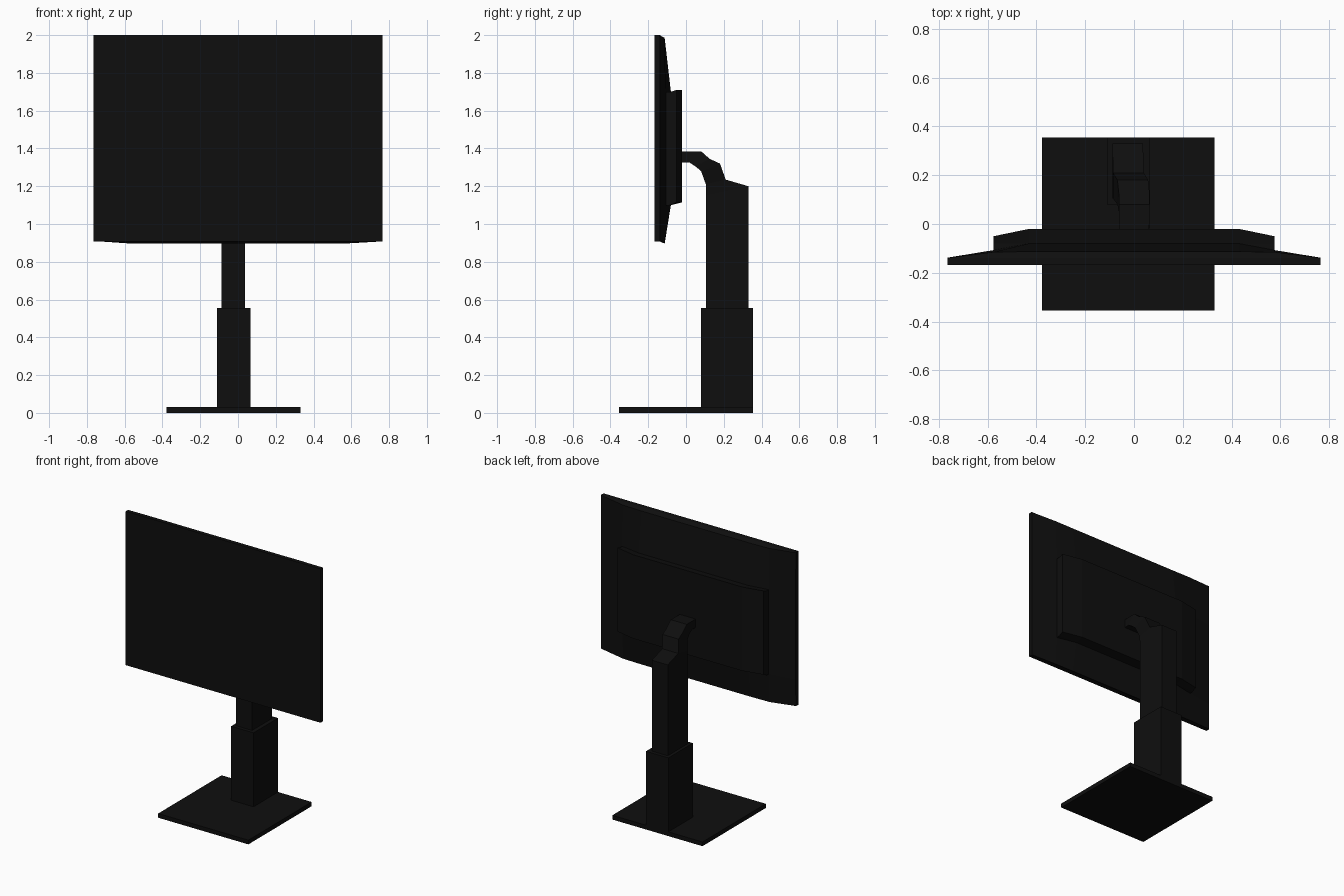
import bpy, bmesh

if "Cube" in bpy.data.objects:
    bpy.data.objects.remove(bpy.data.objects["Cube"])

black = bpy.data.materials.new("matte black")
black.diffuse_color = (0.0045, 0.0045, 0.0045, 1)
black.use_nodes = True
black.node_tree.nodes["Principled BSDF"].inputs["Base Color"].default_value = black.diffuse_color


def loft(name, sections):
    """Skin equal-length rings of points and cap both ends."""
    bm = bmesh.new()
    rings = [[bm.verts.new(p) for p in s] for s in sections]
    n = len(rings[0])
    for a, b in zip(rings, rings[1:]):
        for i in range(n):
            j = (i + 1) % n
            bm.faces.new((a[i], a[j], b[j], b[i]))
    bm.faces.new(rings[0])
    bm.faces.new(rings[-1][::-1])
    bmesh.ops.recalc_face_normals(bm, faces=bm.faces)
    me = bpy.data.meshes.new(name)
    bm.to_mesh(me)
    bm.free()
    me.materials.append(black)
    ob = bpy.data.objects.new(name, me)
    bpy.context.collection.objects.link(ob)
    return ob


def box(name, x0, x1, y0, y1, z0, z1):
    return loft(name, [[(x0, y0, z), (x1, y0, z), (x1, y1, z), (x0, y1, z)]
                       for z in (z0, z1)])


def mirrored(half):
    """Profiles (x, yz points) from the outside in, repeated on the other side."""
    full = half + [(-x, p) for x, p in reversed(half)]
    return [[(x, y, z) for y, z in p] for x, p in full]


# Screen shell: flat front, back bowed towards the middle
def shell(edge, mid, top, bottom):
    return [(-0.167, 0.908), (-0.167, 2.0), (-0.14, 2.0), (edge, top),
            (mid, 1.70), (mid, 1.10), (edge, bottom), (-0.14, 0.908)]


loft("screen", mirrored([
    (-0.765, shell(-0.139, -0.138, 1.998, 0.910)),
    (-0.575, shell(-0.115, -0.107, 1.987, 0.897)),
    (-0.43, shell(-0.113, -0.08, 1.985, 0.896))]))


# Raised housing on the back of the screen
def housing(back):
    return [(-0.125, 1.695), (-0.08, 1.70), (back, 1.71),
            (back, 1.115), (-0.08, 1.10), (-0.125, 1.095)]


loft("rear_housing", mirrored([(-0.575, housing(-0.05)),
                               (-0.43, housing(-0.02))]))

# Stand
box("base_plate", -0.378, 0.330, -0.355, 0.355, 0, 0.03)
box("lower_column", -0.110, 0.066, 0.08, 0.355, 0.03, 0.555)
box("upper_column", -0.088, 0.037, 0.105, 0.33, 0.555, 1.10)

# Neck: column top bending forward into the screen arm
# each row: outer (y, z), inner (y, z), x range
path = [((0.33, 1.10), (0.105, 1.10), -0.088, 0.037),
        ((0.33, 1.20), (0.105, 1.15), -0.088, 0.037),
        ((0.21, 1.235), (0.105, 1.21), -0.086, 0.040),
        ((0.18, 1.32), (0.08, 1.28), -0.068, 0.058),
        ((0.125, 1.345), (0.05, 1.305), -0.062, 0.064),
        ((0.08, 1.385), (0.02, 1.325), -0.062, 0.064),
        ((-0.03, 1.385), (-0.03, 1.325), -0.062, 0.062)]
loft("neck", [[(a, *o), (b, *o), (b, *i), (a, *i)] for o, i, a, b in path])
